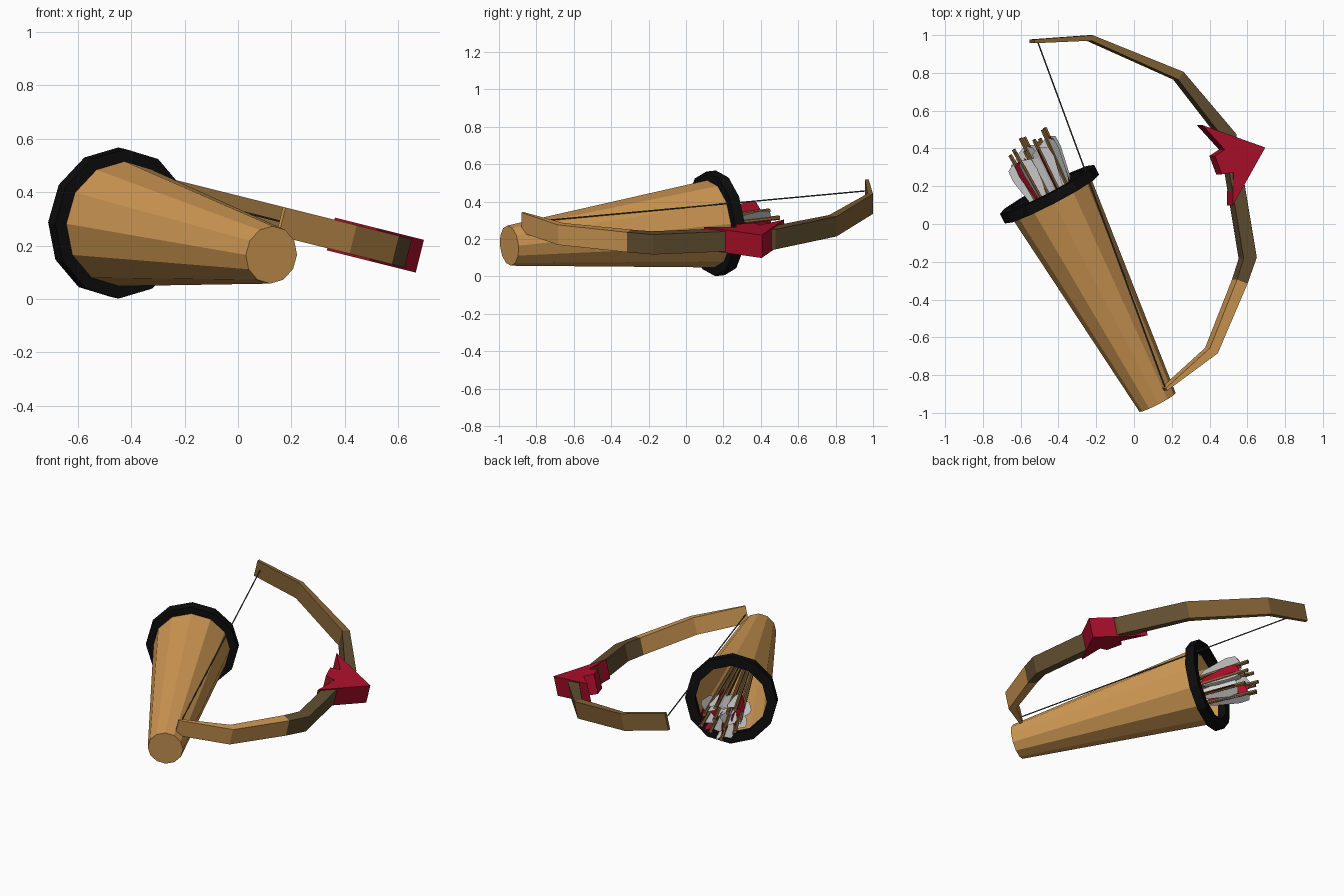
import bpy, bmesh, math, random
from mathutils import Vector

if "Cube" in bpy.data.objects:
    bpy.data.objects.remove(bpy.data.objects["Cube"])

random.seed(4)


def material(name, rgb):
    m = bpy.data.materials.new(name)
    m.diffuse_color = (*rgb, 1)
    m.use_nodes = True
    m.node_tree.nodes["Principled BSDF"].inputs["Base Color"].default_value = m.diffuse_color
    return m


TAN = material("tan wood", (0.63, 0.32, 0.088))
BROWN = material("mid brown wood", (0.235, 0.127, 0.038))
DARK = material("dark brown wood", (0.12, 0.076, 0.03))
RED = material("red", (0.42, 0.005, 0.024))
BLACK = material("black", (0.004, 0.004, 0.004))
WHITE = material("pale grey feather", (0.66, 0.66, 0.66))
GREY = material("string grey", (0.07, 0.07, 0.075))


def finish(name, bm, mats, normals=True):
    if normals:
        bmesh.ops.recalc_face_normals(bm, faces=bm.faces)
    me = bpy.data.meshes.new(name)
    bm.to_mesh(me)
    bm.free()
    for m in mats:
        me.materials.append(m)
    ob = bpy.data.objects.new(name, me)
    bpy.context.collection.objects.link(ob)
    return ob


# Quiver frame: axis from base to mouth, with sideways and upward directions
BASE, MOUTH = Vector((0.125, -0.945, 0.165)), Vector((-0.447, 0.157, 0.284))
LENGTH = (MOUTH - BASE).length
AXIS = (MOUTH - BASE).normalized()
SIDE = AXIS.cross(Vector((0, 0, 1))).normalized()
UP = SIDE.cross(AXIS)


def quiver_point(s, u, d):
    """Sideways, up, and distance along the axis from the mouth."""
    return MOUTH + SIDE * s + UP * u + AXIS * d


def lathe(name, profile, mat, closed=False, sides=12):
    bm = bmesh.new()
    rings = []
    for d, r in profile:
        rings.append([bm.verts.new(quiver_point(r * math.sin(a), r * math.cos(a), d))
                      for a in (2 * math.pi * i / sides for i in range(sides))])
    pairs = list(zip(rings, rings[1:]))
    if closed:
        pairs.append((rings[-1], rings[0]))
    else:
        bm.faces.new(rings[0])
        bm.faces.new(rings[-1])
    for a, b in pairs:
        for i in range(sides):
            j = (i + 1) % sides
            bm.faces.new((a[i], a[j], b[j], b[i]))
    return finish(name, bm, [mat])


def rod(name, a, b, radius, mat, sides):
    """Straight capped rod between two points."""
    bm = bmesh.new()
    bmesh.ops.create_cone(bm, cap_ends=True, segments=sides, radius1=radius,
                          radius2=radius, depth=(b - a).length)
    q = (b - a).to_track_quat('Z', 'Y')
    for v in bm.verts:
        v.co = q @ v.co + (a + b) / 2
    return finish(name, bm, [mat])


# Hollow tapered body and black mouth ring
lathe("quiver_body", [(-LENGTH, 0.108), (0.0, 0.237), (0.0, 0.222), (-LENGTH + 0.03, 0.093)], TAN)
lathe("quiver_rim", [(-0.028, 0.22), (-0.028, 0.281), (0.03, 0.281), (0.03, 0.22)], BLACK, True)


# Arrows: shaft plus three feather vanes, one of them red
def arrow(n, s, u):
    top = 0.29 + random.uniform(-0.03, 0.045)
    end = quiver_point(s, u, top)
    foot = quiver_point(s * 0.3, u * 0.3 - 0.01, -1.1)
    rod(f"arrow_shaft_{n}", foot, end, 0.012, BROWN, 6)
    d = (end - foot).normalized()
    spin = random.uniform(0, 2 * math.pi)
    bm = bmesh.new()
    for k in range(3):
        a = spin + k * 2 * math.pi / 3
        out = SIDE * math.cos(a) + UP * math.sin(a)
        f = bm.faces.new([bm.verts.new(end + d * y + out * x) for x, y in
                          ((0.008, -0.05), (0.055, -0.07), (0.062, -0.13), (0.035, -0.29), (0.008, -0.33))])
        f.material_index = int(k == 0)
    finish(f"arrow_feathers_{n}", bm, [WHITE, RED], False)


spots = [(-0.09, -0.04), (-0.06, -0.11), (-0.01, 0.0), (0.0, -0.08), (0.02, -0.155), (0.06, 0.04),
         (0.07, -0.05), (0.09, -0.12), (0.125, 0.0), (0.14, -0.07), (-0.06, 0.03)]
for n, (s, u) in enumerate(spots):
    arrow(n, s, u)

# Bow lies in a plane that slopes down towards +x
NORMAL = Vector((0.25, 0, 1)).normalized()


def bow_point(x, y, off=0.0):
    return Vector((x, y, 0.33 - 0.25 * x)) + NORMAL * off


# Bow limbs and grip: rectangular section swept along a bent path (x, y, thickness)
PATH = [(-0.54, 0.967, 0.02), (-0.235, 0.985, 0.03), (0.235, 0.785, 0.05), (0.495, 0.465, 0.07),
        (0.602, -0.18, 0.07), (0.56, -0.305, 0.06), (0.41, -0.67, 0.05), (0.16, -0.875, 0.015)]


def bow_part(name, first, last, mat, width=0.11):
    bm = bmesh.new()
    rings = []
    for i in range(first, last + 1):
        x, y, t = PATH[i]
        a, b = PATH[max(i - 1, 0)], PATH[min(i + 1, len(PATH) - 1)]
        side = Vector((b[1] - a[1], a[0] - b[0])).normalized() * t / 2
        rings.append([bm.verts.new(bow_point(x + side.x * k, y + side.y * k, h * width / 2))
                      for k, h in ((-1, -1), (1, -1), (1, 1), (-1, 1))])
    for a, b in zip(rings, rings[1:]):
        for i in range(4):
            j = (i + 1) % 4
            bm.faces.new((a[i], a[j], b[j], b[i]))
    bm.faces.new(rings[0])
    bm.faces.new(rings[-1])
    finish(name, bm, [mat])


bow_part("bow_upper_limb", 0, 2, BROWN)
bow_part("bow_middle", 2, 5, DARK)
bow_part("bow_lower_limb", 5, 7, TAN)

# Bow string
rod("bow_string", bow_point(-0.51, 0.965), bow_point(0.165, -0.865), 0.004, GREY, 5)

# Red chevron grip: mirrored outline extruded through the bow plane
tip = Vector((0.68, 0.405))
out, along = Vector((0.936, 0.351)), Vector((0.351, -0.936))
half = [(-0.27, 0.228), (-0.205, 0.065), (-0.265, 0.052)]
outline = [(0, 0)] + half + [(p, -a) for p, a in reversed(half)]
bm = bmesh.new()
low, high = [[bm.verts.new(bow_point(*(tip + out * p + along * a), h)) for p, a in outline]
             for h in (-0.063, 0.063)]
bm.faces.new(low)
bm.faces.new(high)
for i in range(len(outline)):
    j = (i + 1) % len(outline)
    bm.faces.new((low[i], low[j], high[j], high[i]))
finish("bow_grip", bm, [RED])
